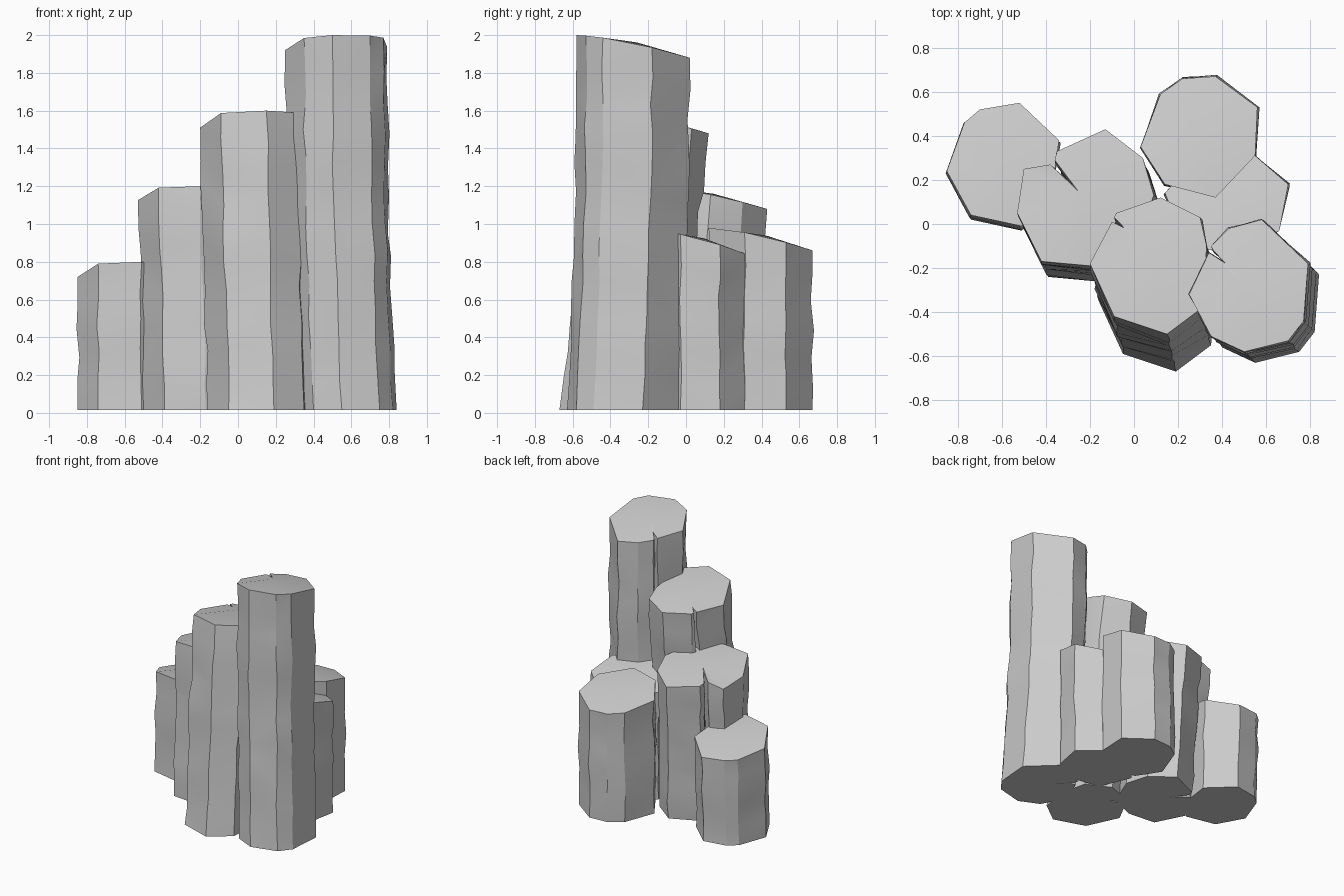
import bpy
import bmesh
import random
from mathutils import Vector

random.seed(7)

default_cube = bpy.data.objects.get("Cube")
if default_cube:
    bpy.data.objects.remove(default_cube, do_unlink=True)

stone = bpy.data.materials.new("grey stone")
stone.use_nodes = True
stone_colour = (0.6, 0.6, 0.6, 1)
stone.diffuse_color = stone_colour
stone.node_tree.nodes["Principled BSDF"].inputs["Base Color"].default_value = stone_colour

BASE = 0.015
RING_SPACING = 0.16


def top_height(point, outline, height):
    """Broken top: falls away to the back and at the left corner."""
    xs = [p.x for p in outline]
    ys = [p.y for p in outline]
    back = (point.y - min(ys)) / (max(ys) - min(ys))
    corner = max(0, 1 - (point.x - min(xs)) / 0.13)
    return height - 0.12 * max(back, 0) ** 1.5 - 0.045 * corner


def stone_column(name, height, outline, lean=(0, 0), lean_power=1):
    """Many-sided rough column lofted from its top outline to a shifted foot."""
    outline = [Vector(p) for p in outline]
    lean = Vector(lean)
    centre = sum(outline, Vector((0, 0))) / len(outline)
    bm = bmesh.new()
    count = max(4, round(height / RING_SPACING))
    rings = []
    for level in range(count + 1):
        f = level / count
        at_end = level in (0, count)
        swell = 1 if at_end else random.uniform(0.975, 1.015)
        ring = []
        for point in outline:
            rough = 0 if at_end else 0.007
            jitter = Vector((random.uniform(-rough, rough), random.uniform(-rough, rough)))
            flat = centre + (point - centre) * swell + lean * (1 - f) ** lean_power + jitter
            z = BASE + f * (top_height(point, outline, height) - BASE)
            z += random.uniform(-rough, rough) * 4
            ring.append(bm.verts.new((flat.x, flat.y, z)))
        rings.append(ring)

    # rough sides
    sides = len(outline)
    for lower, upper in zip(rings, rings[1:]):
        for i in range(sides):
            j = (i + 1) % sides
            bm.faces.new((lower[i], lower[j], upper[j], upper[i]))

    # flat foot and faceted top
    bm.faces.new(list(reversed(rings[0])))
    peak = bm.verts.new((centre.x, centre.y, top_height(centre, outline, height) + 0.008))
    for i in range(sides):
        bm.faces.new((rings[-1][i], rings[-1][(i + 1) % sides], peak))

    bmesh.ops.triangulate(bm, faces=[f for f in bm.faces if len(f.verts) == 4])
    bmesh.ops.recalc_face_normals(bm, faces=bm.faces)
    mesh = bpy.data.meshes.new(name)
    bm.to_mesh(mesh)
    bm.free()
    mesh.materials.append(stone)
    column = bpy.data.objects.new(name, mesh)
    bpy.context.collection.objects.link(column)
    bpy.ops.object.select_all(action="DESELECT")
    column.select_set(True)
    bpy.context.view_layer.objects.active = column
    bpy.ops.object.shade_smooth_by_angle(angle=0.3)
    return column


# Front row, rising from left to right; narrow cracks are notches in the outline
stone_column("short_column", 0.8, [
    (-0.85, 0.24), (-0.74, 0.04), (-0.51, -0.01), (-0.38, 0.1), (-0.34, 0.38),
    (-0.52, 0.55), (-0.7, 0.52), (-0.77, 0.46)], lean=(0, -0.02))

stone_column("low_middle_column", 1.2, [
    (-0.53, 0.05), (-0.42, -0.17), (-0.2, -0.19), (0, -0.1), (0.09, 0.13), (0.04, 0.3),
    (-0.13, 0.43), (-0.35, 0.33), (-0.36, 0.29), (-0.28, 0.18), (-0.38, 0.27),
    (-0.5, 0.25)], lean=(0.03, -0.07))

stone_column("high_middle_column", 1.6, [
    (-0.2, -0.18), (-0.09, -0.42), (0.15, -0.5), (0.31, -0.38), (0.33, -0.1), (0.3, 0.03),
    (0.12, 0.12), (-0.08, 0.05), (-0.09, 0.03), (0.02, -0.05), (-0.1, 0.01)],
    lean=(0.04, -0.17))

stone_column("tall_column", 2, [
    (0.25, -0.32), (0.35, -0.51), (0.5, -0.58), (0.7, -0.53), (0.77, -0.44), (0.79, -0.18),
    (0.58, 0.02), (0.43, -0.02), (0.35, -0.1), (0.36, -0.12), (0.48, -0.22), (0.34, -0.13)],
    lean=(0.05, -0.05), lean_power=2)

# Back pair
stone_column("back_column", 0.98, [
    (0.03, 0.35), (0.14, 0.18), (0.37, 0.12), (0.55, 0.31), (0.56, 0.53),
    (0.37, 0.67), (0.22, 0.66), (0.12, 0.59)])

stone_column("inner_back_column", 0.96, [
    (0.14, 0.14), (0.24, -0.1), (0.48, -0.14), (0.66, -0.03), (0.7, 0.18),
    (0.55, 0.31), (0.3, 0.32)])
